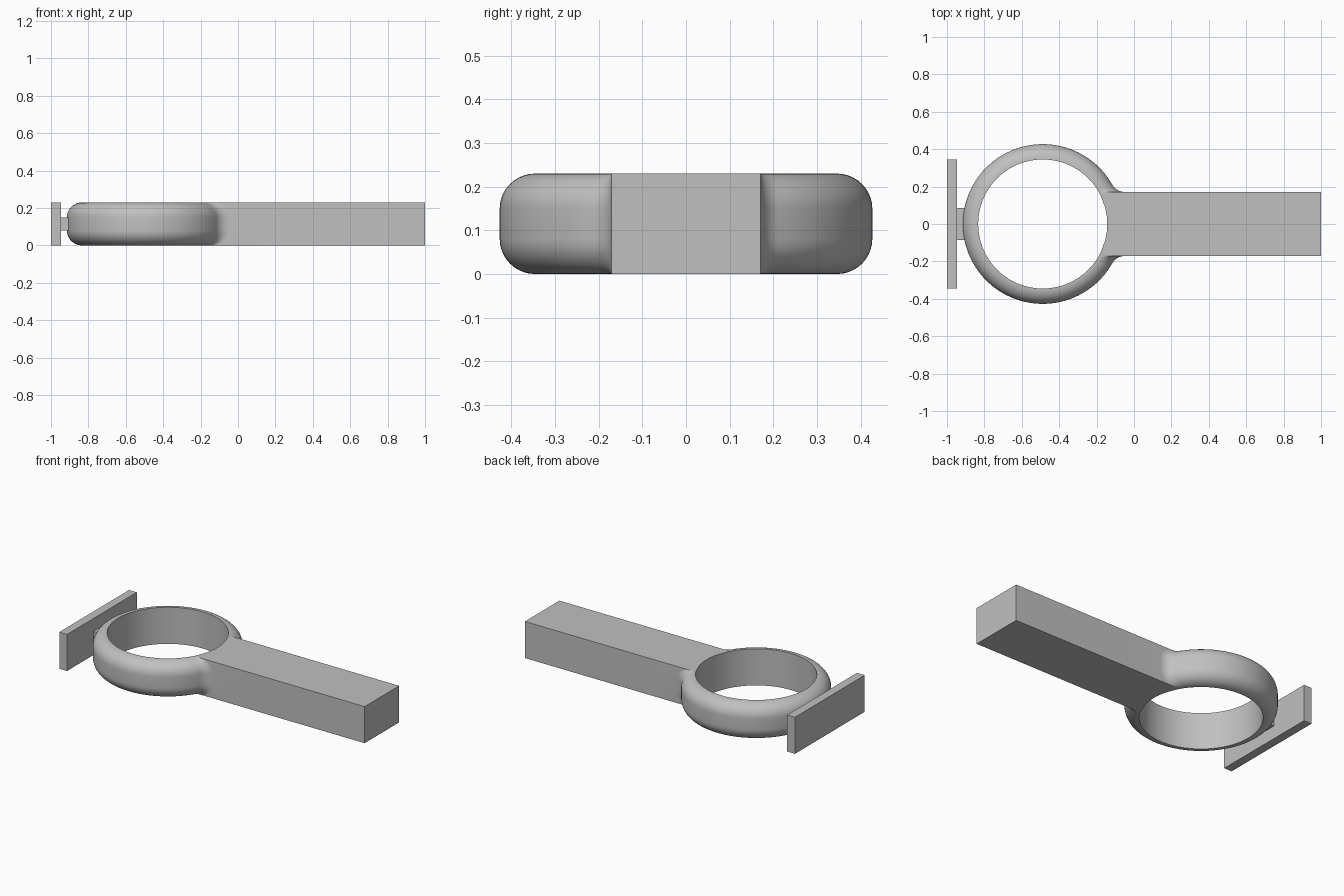
import bpy, bmesh
from math import sin, cos, pi, atan2, sqrt

if "Cube" in bpy.data.objects:
    bpy.data.objects.remove(bpy.data.objects["Cube"], do_unlink=True)

HEIGHT = 0.23
CENTRE_X = -0.488          # ring centre
INNER, OUTER = 0.345, 0.427
ROUND = 0.081              # rounding of the ring's outer edges
HALF_W = 0.171             # half width of the handle
FILLET = 0.08              # blend between ring and handle
REACH = 1.0 - CENTRE_X     # handle end, from the ring centre

grey = bpy.data.materials.new("plain grey")
grey.use_nodes = True
colour = (0.53, 0.53, 0.53, 1)
grey.diffuse_color = colour
grey.node_tree.nodes["Principled BSDF"].inputs["Base Color"].default_value = colour


def add_object(name, bm):
    bmesh.ops.recalc_face_normals(bm, faces=bm.faces[:])
    mesh = bpy.data.meshes.new(name)
    bm.to_mesh(mesh)
    bm.free()
    mesh.materials.append(grey)
    obj = bpy.data.objects.new(name, mesh)
    bpy.context.collection.objects.link(obj)
    return obj


def add_box(name, x, y, z):
    bm = bmesh.new()
    bmesh.ops.create_cube(bm, size=1)
    for v in bm.verts:
        for axis, (low, high) in enumerate((x, y, z)):
            v.co[axis] = low if v.co[axis] < 0 else high
    return add_object(name, bm)


def outline(radius):
    """Ring and handle outline for one level, around the ring centre."""
    cy = HALF_W + FILLET
    cx = sqrt((radius + FILLET) ** 2 - cy ** 2)
    start = atan2(cy, cx)
    half = []
    # handle end and side
    half += [(REACH, HALF_W * i / 3) for i in range(1, 4)]
    half += [(REACH + (cx - REACH) * i / 4, HALF_W) for i in range(1, 4)]
    # fillet
    for i in range(11):
        a = 1.5 * pi + (start - pi / 2) * i / 10
        half.append((cx + FILLET * cos(a), cy + FILLET * sin(a)))
    # outside of the ring
    for i in range(1, 48):
        a = start + (pi - start) * i / 48
        half.append((radius * cos(a), radius * sin(a)))
    mirrored = [(x, -y) for x, y in reversed(half)]
    return [(REACH, 0)] + half + [(-radius, 0)] + mirrored


# levels of the rounded ring section, bottom to top
STEPS = 10
lower = []
for i in range(STEPS + 1):
    a = pi / 2 * i / STEPS
    lower.append((ROUND * (1 - cos(a)), OUTER - ROUND + ROUND * sin(a)))
levels = lower + [(HEIGHT - z, r) for z, r in reversed(lower)]

# ring with handle, one body
bm = bmesh.new()
loops = []


def add_loop(points, z):
    loops.append([bm.verts.new((CENTRE_X + x, y, z)) for x, y in points])


def on_hole(points):
    angles = [atan2(y, x) for x, y in points]
    return [(INNER * cos(a), INNER * sin(a)) for a in angles]


for z, radius in levels:
    add_loop(outline(radius), z)
rim = on_hole(outline(levels[-1][1]))
add_loop(rim, HEIGHT)
add_loop(rim, 0)
for k, loop in enumerate(loops):
    following = loops[(k + 1) % len(loops)]
    for i in range(len(loop)):
        j = (i + 1) % len(loop)
        bm.faces.new((loop[i], loop[j], following[j], following[i]))
body = add_object("ring_with_handle", bm)
bpy.context.view_layer.objects.active = body
body.select_set(True)
bpy.ops.object.shade_smooth_by_angle(angle=pi / 6)

# end plate and the short stem joining it to the ring
add_box("end_plate", (-1.0, -0.946), (-0.346, 0.346), (0, HEIGHT))
add_box("plate_stem", (-0.946, -0.87), (-0.085, 0.085), (0.081, 0.149))
